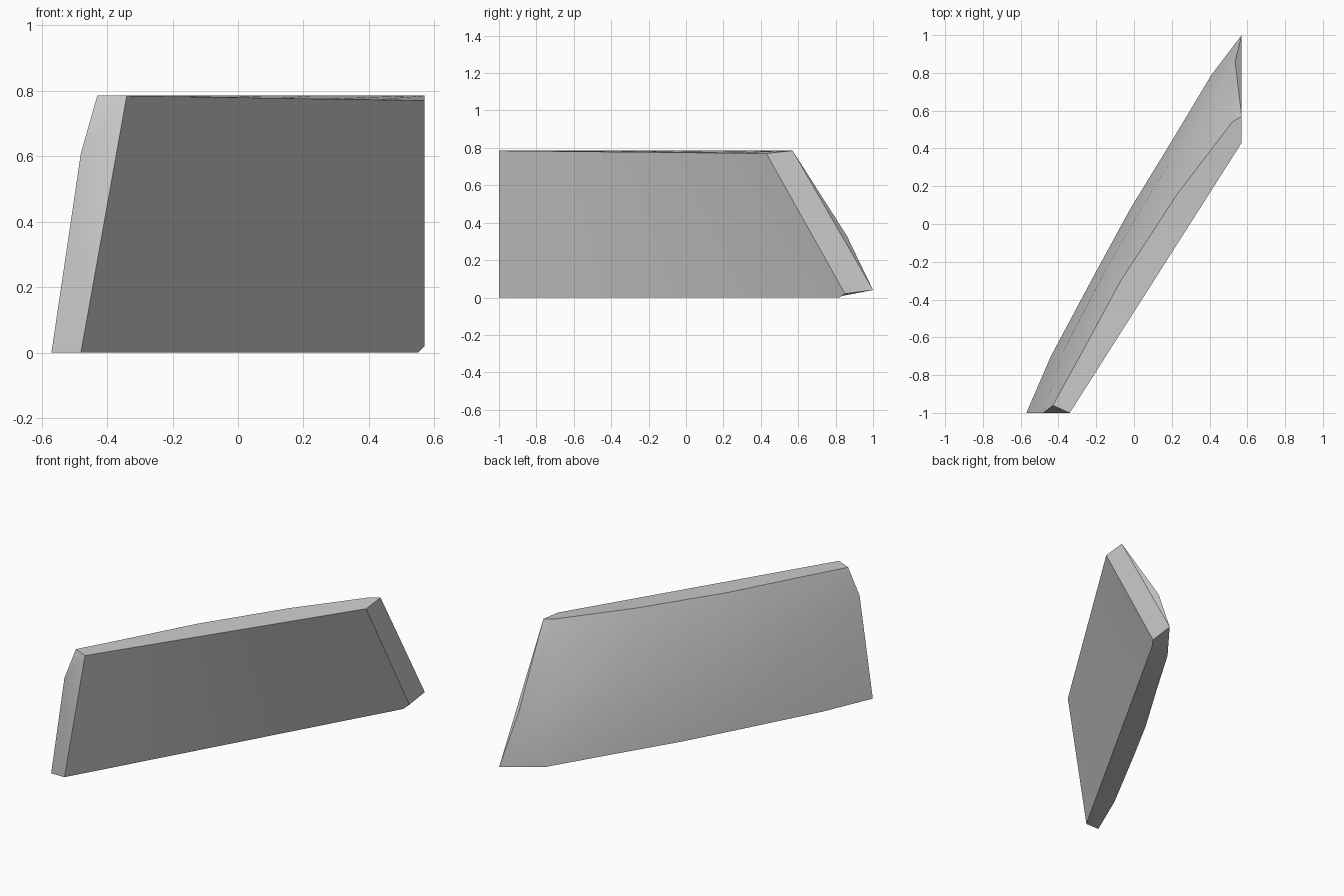
import bpy
import bmesh
import math
from mathutils import Vector

default_cube = bpy.data.objects.get("Cube")
if default_cube:
    bpy.data.objects.remove(default_cube, do_unlink=True)


def make_material(name, colour):
    material = bpy.data.materials.new(name)
    material.use_nodes = True
    material.diffuse_color = colour
    material.node_tree.nodes["Principled BSDF"].inputs["Base Color"].default_value = colour
    return material


# Back outline of the panel, along its foot and along its top edge
back_foot = [Vector(point) for point in (
    (-.57, -1, 0), (-.44, -.70, 0), (-.20, -.25, 0), (-.02, .08, 0),
    (.20, .44, 0), (.41, .79, 0), (.57, 1, .04))]
back_top = [Vector((x, y, .785)) for x, y in (
    (-.43, -.96), (-.27, -.67), (-.07, -.30), (.08, -.07),
    (.23, .16), (.52, .54), (.57, .57))]
last = len(back_foot) - 1

# Straight front edges
front_top_start, front_top_end = Vector((-.34, -1, .785)), Vector((.57, .43, .77))
front_foot_start, front_foot_end = Vector((-.48, -1, 0)), Vector((.55, .82, 0))
outward = Vector((-.86, .5, 0))

# Cross-sections from one end of the panel to the other
sections = []
for i in range(last + 1):
    foot = front_foot_start.lerp(front_foot_end, min(i / (last - 1), 1))
    top = front_top_start.lerp(front_top_end, i / last)
    middle = back_foot[i].lerp(back_top[i], .65 - .2 * i / last) + outward * .04
    if i == 0:
        middle = Vector((-.48, -1, .61))
    elif i == last:
        foot = Vector((.57, .85, .02))
        middle = Vector((.535, .86, .33))
    sections.append((foot, top, back_top[i], middle, back_foot[i]))

# Skin the sections and cap both ends
bm = bmesh.new()
rings = [[bm.verts.new(point) for point in section] for section in sections]
for ring, following in zip(rings, rings[1:]):
    for j in range(len(ring)):
        k = (j + 1) % len(ring)
        bm.faces.new((ring[j], ring[k], following[k], following[j]))

foot, top, rear_top, rear_middle, rear_foot = rings[0]
bm.faces.new((foot, top, rear_middle, rear_foot))
bm.faces.new((top, rear_top, rear_middle))
foot, top, rear_top, rear_middle, rear_foot = rings[-1]
bm.faces.new((foot, top, rear_top, rear_foot))
bm.faces.new((rear_top, rear_middle, rear_foot))
bmesh.ops.recalc_face_normals(bm, faces=bm.faces)

mesh = bpy.data.meshes.new("slanted_panel")
bm.to_mesh(mesh)
bm.free()
panel = bpy.data.objects.new("slanted_panel", mesh)
bpy.context.collection.objects.link(panel)
mesh.materials.append(make_material("light grey", (.6, .6, .6, 1)))

# Smooth the curved back while keeping the rim crisp
bpy.ops.object.select_all(action="DESELECT")
panel.select_set(True)
bpy.context.view_layer.objects.active = panel
bpy.ops.object.shade_smooth_by_angle(angle=math.radians(30))
